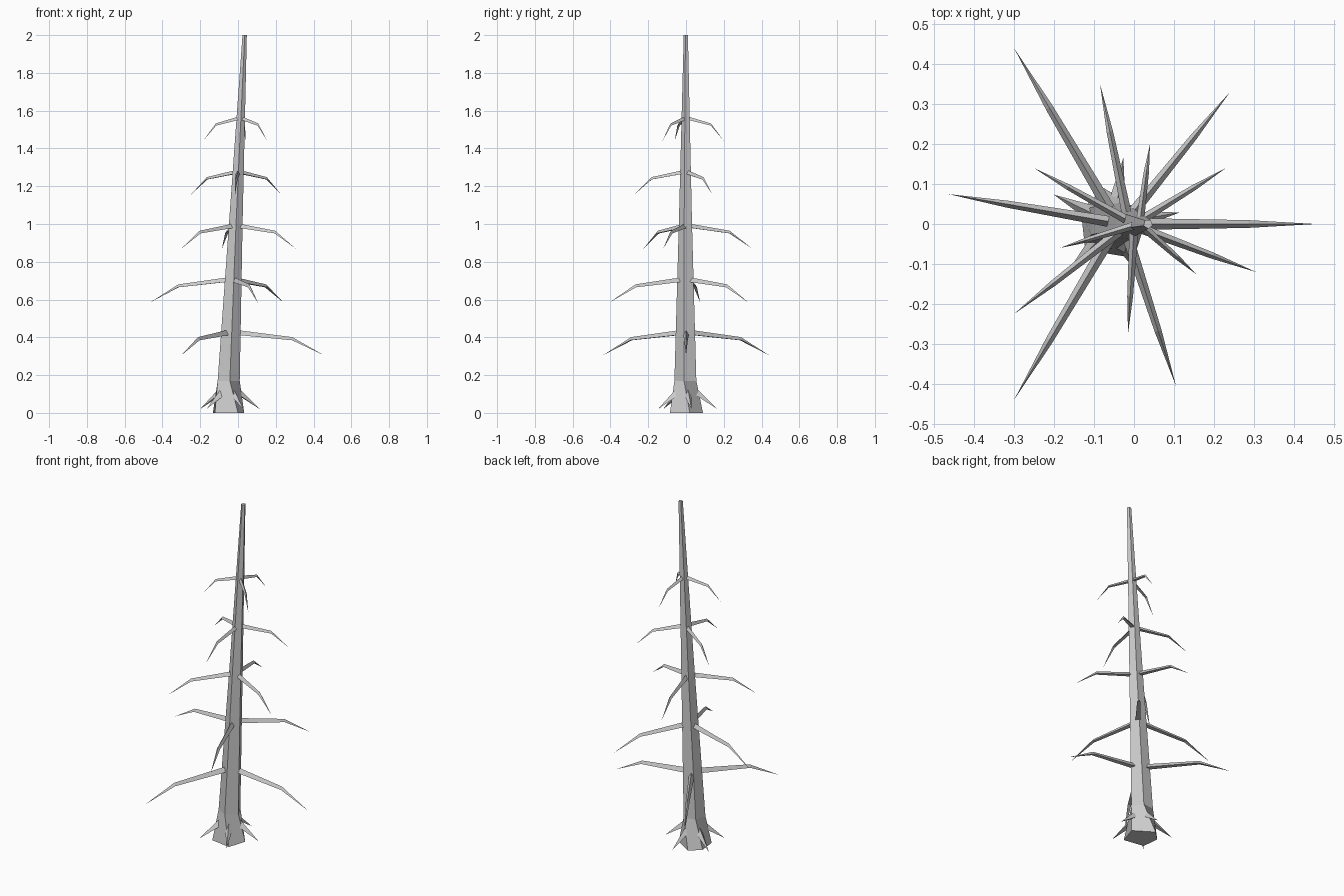
import bpy, bmesh, math
from mathutils import Vector

if "Cube" in bpy.data.objects:
    bpy.data.objects.remove(bpy.data.objects["Cube"])

bark = bpy.data.materials.new("grey_bark")
bark.diffuse_color = (0.6, 0.6, 0.6, 1)
bark.use_nodes = True
bark.node_tree.nodes["Principled BSDF"].inputs["Base Color"].default_value = bark.diffuse_color


def axis(z):
    """Centre of the leaning trunk at height z."""
    return Vector((-0.06 + 0.0475 * z, 0, z))


def loft(name, rings):
    """Skin a list of vertex rings; a ring of one point closes to a tip."""
    bm = bmesh.new()
    vs = [[bm.verts.new(p) for p in r] for r in rings]
    n = len(vs[0])
    bm.faces.new(vs[0])
    for a, b in zip(vs, vs[1:]):
        for i in range(n):
            j = (i + 1) % n
            if len(b) == 1:
                bm.faces.new((a[i], a[j], b[0]))
            else:
                bm.faces.new((a[i], a[j], b[j], b[i]))
    if len(vs[-1]) > 1:
        bm.faces.new(vs[-1])
    bmesh.ops.recalc_face_normals(bm, faces=bm.faces)
    me = bpy.data.meshes.new(name)
    bm.to_mesh(me)
    bm.free()
    me.materials.append(bark)
    ob = bpy.data.objects.new(name, me)
    bpy.context.collection.objects.link(ob)
    return ob


def ring(c, r, start, n=5):
    return [c + Vector((r * math.cos(a), r * math.sin(a), 0))
            for a in (math.radians(start + 360 * i / n) for i in range(n))]


def limb(name, points, radii):
    """Three-sided tapering limb along points, ending in a tip."""
    d = points[-1] - points[0]
    side = Vector((-d.y, d.x, 0)).normalized()
    rings = []
    for p, r in zip(points, radii):
        rings.append([p + side * (r * math.cos(a)) + Vector((0, 0, r * math.sin(a)))
                      for a in (math.radians(90 + 120 * k) for k in range(3))])
    rings.append([points[-1]])
    return loft(name, rings)


# Trunk: flared, slightly uneven foot, then a long taper
foot = [Vector(p) for p in ((0.033, 0.02, 0), (-0.075, 0.09, 0), (-0.133, 0.035, 0),
                            (-0.122, -0.065, 0), (0, -0.085, 0))]
loft("trunk", [foot, ring(axis(0.17), 0.062, -10),
               ring(axis(1.0), 0.038, -15), ring(axis(2.0), 0.012, -15)])

# Branches: five whorls of three drooping limbs (height, tips)
whorls = [
    (0.425, ((0.455, 0), (-0.30, 0.44), (-0.30, -0.44))),
    (0.705, ((-0.465, 0.075), (0.24, 0.33), (0.105, -0.405))),
    (0.99, ((-0.30, -0.225), (0.305, -0.12), (-0.085, 0.35))),
    (1.275, ((-0.25, 0.14), (0.23, 0.14), (-0.015, -0.275))),
    (1.56, ((0.04, 0.20), (0.155, -0.125), (-0.185, -0.06))),
]
for k, (z, tips) in enumerate(whorls):
    for i, (x, y) in enumerate(tips):
        a = axis(z)
        tip = Vector((x, y, z - 0.12))
        mid = a.lerp(tip, 0.66)
        mid.z = z - 0.035
        r = 0.018 - 0.0015 * k
        limb(f"branch_{k + 1}_{i + 1}", [a, mid, tip], [r, r * 0.62])

# Roots: five short spurs around the foot
for i in range(5):
    t = math.radians(10 + 72 * i)
    d = Vector((math.cos(t), math.sin(t), 0))
    c = Vector((-0.05, 0, 0))
    limb(f"root_{i + 1}", [c + d * 0.03 + Vector((0, 0, 0.125)),
                           c + d * 0.168 + Vector((0, 0, 0.02))], [0.03])
